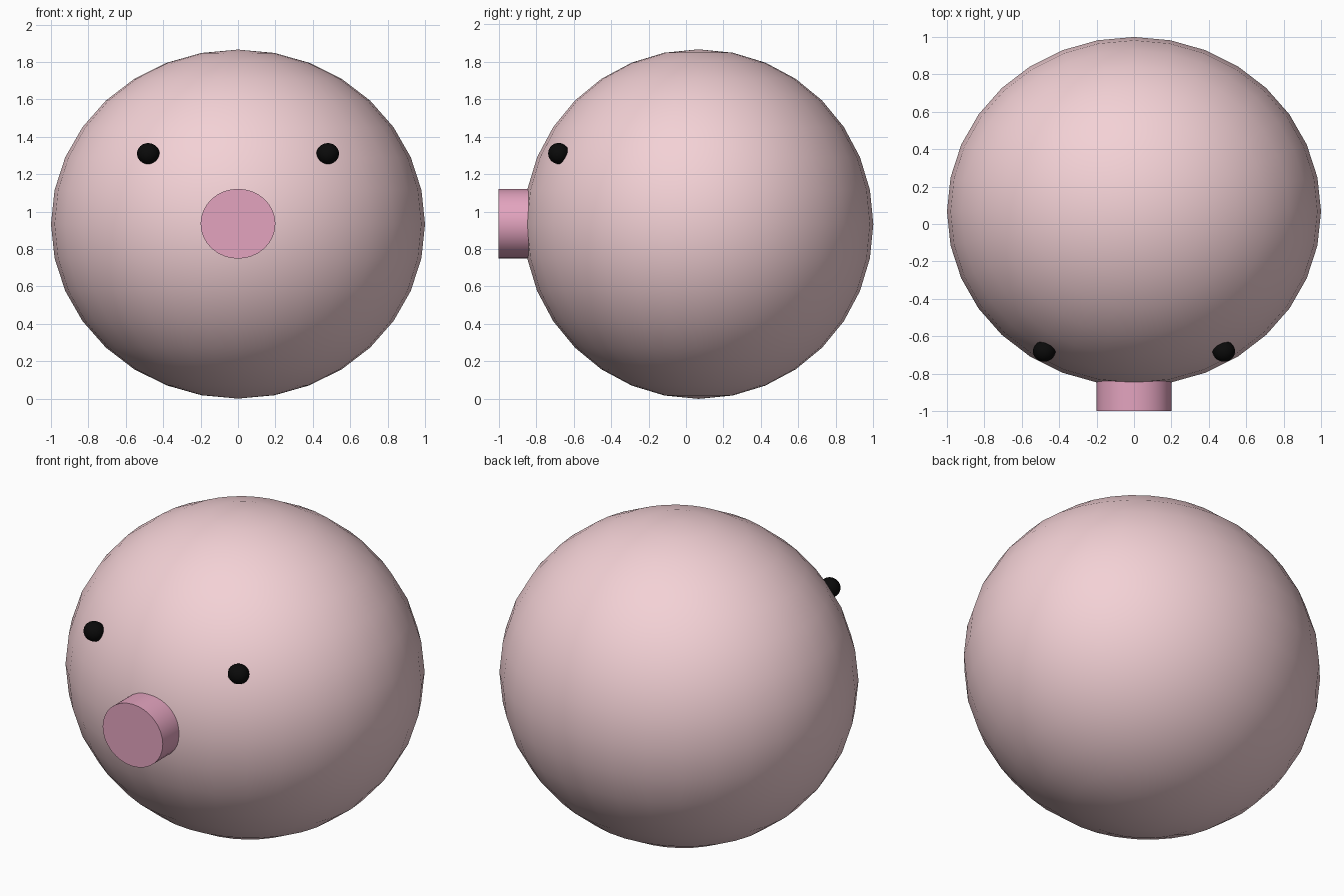
import bpy, math

if "Cube" in bpy.data.objects:
    bpy.data.objects.remove(bpy.data.objects["Cube"])

S = 0.933  # depth and height are slightly squashed relative to width
CY, CZ = 0.067, 0.933


def material(name, color):
    m = bpy.data.materials.new(name)
    m.diffuse_color = (*color, 1)
    m.use_nodes = True
    m.node_tree.nodes["Principled BSDF"].inputs["Base Color"].default_value = m.diffuse_color
    return m


def finish(name, mat, scale):
    ob = bpy.context.object
    ob.name = name
    ob.scale = scale
    bpy.ops.object.transform_apply(location=False, rotation=True, scale=True)
    ob.data.materials.append(mat)
    bpy.ops.object.shade_smooth_by_angle(angle=math.radians(35))
    return ob


skin = material("skin", (0.90, 0.64, 0.67))
pink = material("snout_pink", (0.77, 0.37, 0.52))
black = material("black", (0.003, 0.003, 0.003))

# Round body
bpy.ops.mesh.primitive_uv_sphere_add(segments=32, ring_count=16, radius=1,
                                     location=(0, CY, CZ))
finish("body", skin, (1, S, S))

# Snout: short cylinder facing forward, sunk into the body
back, front = -0.72, -1.0
bpy.ops.mesh.primitive_cylinder_add(vertices=32, radius=0.2, depth=back - front,
                                    location=(0, (back + front) / 2, 0.935),
                                    rotation=(math.pi / 2, 0, 0))
finish("snout", pink, (1, S, 1))  # local y is vertical after the rotation

# Eyes
for side, label in ((-1, "left"), (1, "right")):
    bpy.ops.mesh.primitive_uv_sphere_add(segments=32, ring_count=16, radius=0.06,
                                         location=(side * 0.48, -0.68, 1.31))
    finish("eye_" + label, black, (1, S, S))
